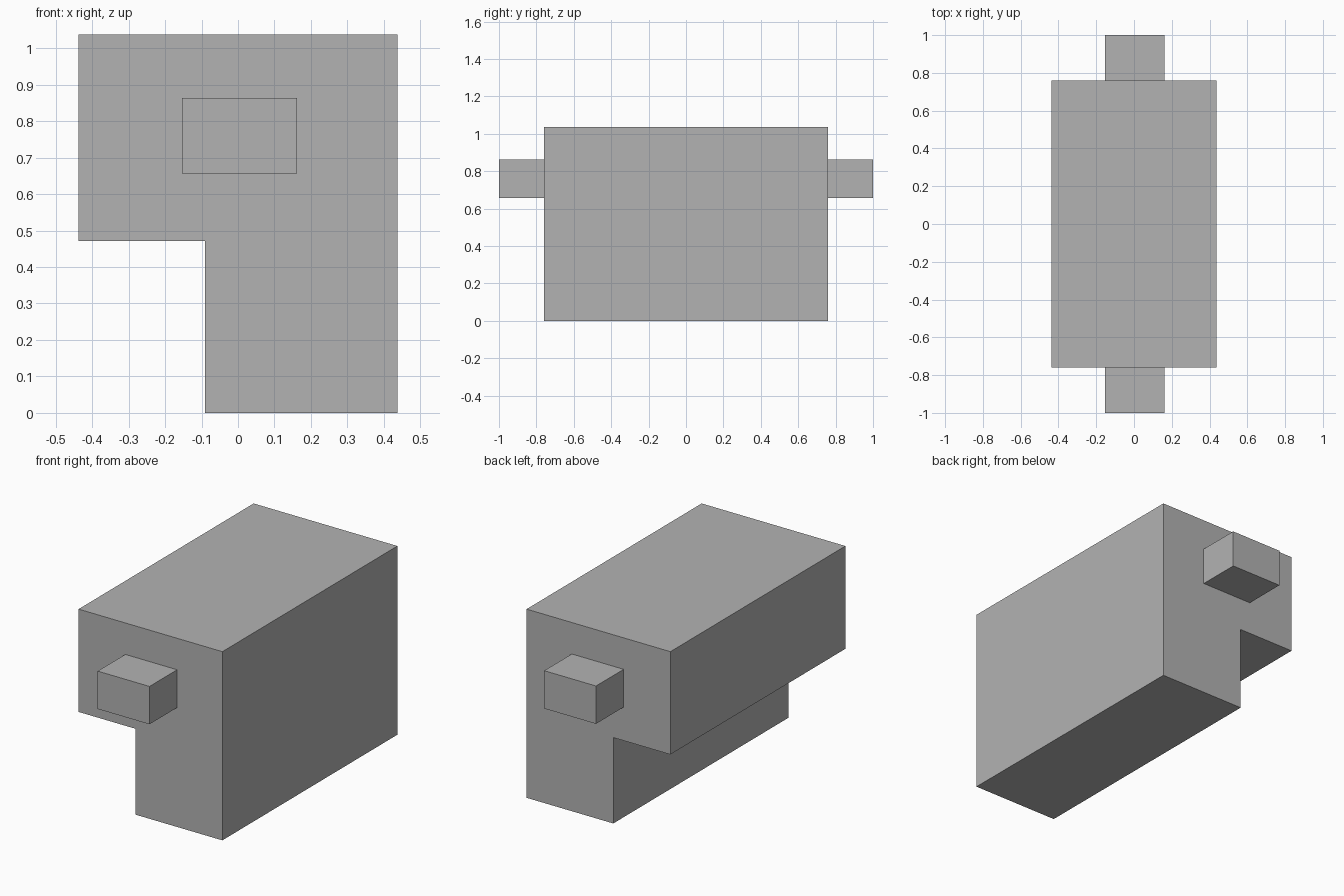
import bpy
import bmesh

default = bpy.data.objects.get("Cube")
if default:
    bpy.data.objects.remove(default, do_unlink=True)

# Single flat grey
GREY = (0.45, 0.45, 0.45, 1.0)
grey = bpy.data.materials.new("plain grey")
grey.use_nodes = True
grey.diffuse_color = GREY
grey.node_tree.nodes["Principled BSDF"].inputs["Base Color"].default_value = GREY


def extrude_profile(name, profile, y0, y1):
    """Solid made by sweeping an (x, z) profile from y0 to y1."""
    bm = bmesh.new()
    face = bm.faces.new([bm.verts.new((x, y0, z)) for x, z in profile])
    swept = bmesh.ops.extrude_face_region(bm, geom=[face])["geom"]
    verts = [v for v in swept if isinstance(v, bmesh.types.BMVert)]
    bmesh.ops.translate(bm, verts=verts, vec=(0, y1 - y0, 0))
    bmesh.ops.recalc_face_normals(bm, faces=bm.faces)
    mesh = bpy.data.meshes.new(name)
    bm.to_mesh(mesh)
    bm.free()
    mesh.materials.append(grey)
    obj = bpy.data.objects.new(name, mesh)
    bpy.context.collection.objects.link(obj)
    return obj


# Main block with the lower right side stepped in
HALF = 0.76
extrude_profile("stepped_body", [
    (-0.09, 0), (0.437, 0), (0.437, 1.037),
    (-0.437, 1.037), (-0.437, 0.472), (-0.09, 0.472),
], -HALF, HALF)

# Pegs on both ends
peg = [(-0.153, 0.656), (0.162, 0.656), (0.162, 0.864), (-0.153, 0.864)]
extrude_profile("front_peg", peg, -1, -HALF)
extrude_profile("back_peg", peg, HALF, 1)
